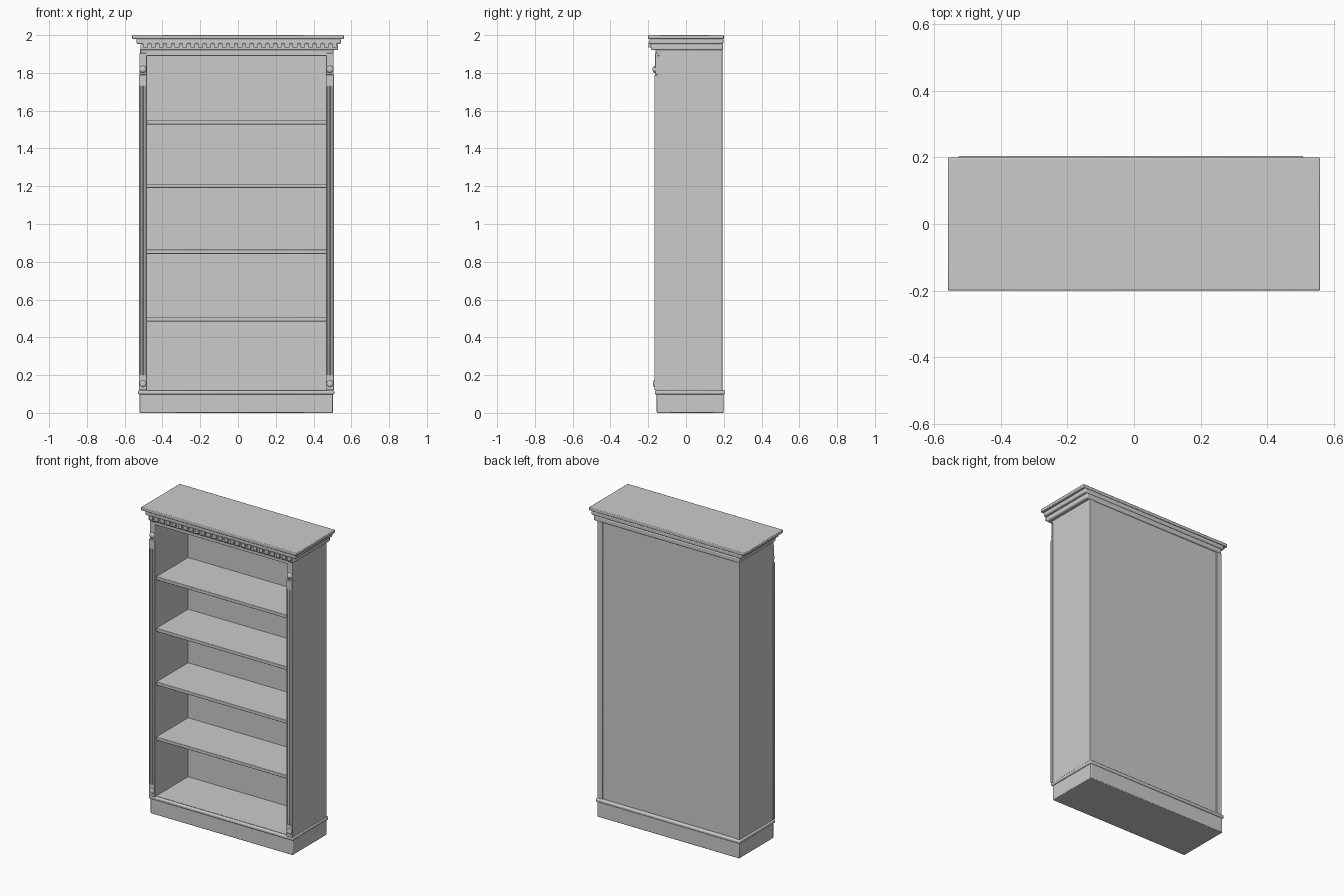
import bpy, math

if "Cube" in bpy.data.objects:
    bpy.data.objects.remove(bpy.data.objects["Cube"])

CX = -0.008          # centre line of the carcass below the cornice


def finish(ob, angle=35):
    bpy.ops.object.select_all(action='DESELECT')
    bpy.context.view_layer.objects.active = ob
    ob.select_set(True)
    bpy.ops.object.shade_smooth_by_angle(angle=math.radians(angle))


def box(name, x0, x1, y0, y1, z0, z1, bevel=0.0, seg=2):
    bpy.ops.mesh.primitive_cube_add(size=1, location=((x0+x1)/2, (y0+y1)/2, (z0+z1)/2))
    ob = bpy.context.object
    ob.name = name
    ob.scale = (x1-x0, y1-y0, z1-z0)
    bpy.ops.object.transform_apply(location=False, rotation=False, scale=True)
    if bevel:
        m = ob.modifiers.new("bevel", 'BEVEL')
        m.width, m.segments = bevel, seg
        finish(ob)
    return ob


def rosette(name, x, y, z, r, depth):
    bpy.ops.mesh.primitive_uv_sphere_add(segments=20, ring_count=10, radius=r, location=(x, y, z))
    ob = bpy.context.object
    ob.name = name
    ob.scale.y = depth / r
    finish(ob)


# plinth and its moulding
box("plinth", -0.522, 0.502, -0.155, 0.198, 0, 0.1, 0.004)
box("plinth_moulding", -0.53, 0.51, -0.165, 0.205, 0.098, 0.12, 0.008, 4)

# carcass: sides, back, floor and ceiling
for side, s in (("left", -1), ("right", 1)):
    x0, x1 = sorted((CX + s*0.475, CX + s*0.512))
    box(side + "_side", x0, x1, -0.158, 0.192, 0.115, 1.925, 0.002)
box("back_panel", -0.485, 0.47, 0.176, 0.187, 0.115, 1.925)
box("bottom_board", -0.485, 0.47, -0.152, 0.18, 0.11, 0.122)
box("top_board", -0.485, 0.47, -0.15, 0.18, 1.905, 1.925)
box("top_rail", -0.515, 0.505, -0.161, -0.14, 1.89, 1.925, 0.002)

# shelves
for i, z in enumerate((0.506, 0.864, 1.213, 1.549)):
    box(f"shelf_{i+1}", -0.485, 0.47, -0.15, 0.18, z-0.022, z, 0.003)

# fluted pilasters with end rosettes
for side, s in (("left", -1), ("right", 1)):
    x = CX + s*0.495
    shaft = box(side + "_pilaster", x-0.021, x+0.021, -0.168, -0.15, 0.12, 1.79, 0.002)
    for k in (-0.009, 0.009):
        bpy.ops.mesh.primitive_cylinder_add(vertices=16, radius=0.0065, depth=1.53,
                                            location=(x+k, -0.169, 0.965))
        cut = bpy.context.object
        cut.name = "flute_cutter"
        cut.hide_render = True
        cut.hide_set(True)
        m = shaft.modifiers.new("flute", 'BOOLEAN')
        m.operation, m.object, m.solver = 'DIFFERENCE', cut, 'EXACT'
    rosette(side + "_base_rosette", x, -0.167, 0.155, 0.018, 0.008)
    box(side + "_capital_block", x-0.019, x+0.019, -0.163, -0.15, 1.79, 1.905, 0.002)
    rosette(side + "_capital_rosette", x, -0.163, 1.818, 0.019, 0.014)

# stepped cornice
box("cornice_lower", -0.517, 0.53, -0.186, 0.196, 1.92, 1.954, 0.008, 4)
box("cornice_middle", -0.537, 0.545, -0.193, 0.198, 1.952, 1.982, 0.009, 4)
box("cornice_top", -0.56, 0.56, -0.2, 0.2, 1.979, 2.0, 0.004, 2)

# dentil row under the middle tier
n = 25
for i in range(n):
    x = -0.49 + i * (1.0 / (n-1))
    box(f"dentil_{i+1}", x-0.0125, x+0.0125, -0.199, -0.18, 1.935, 1.96)
